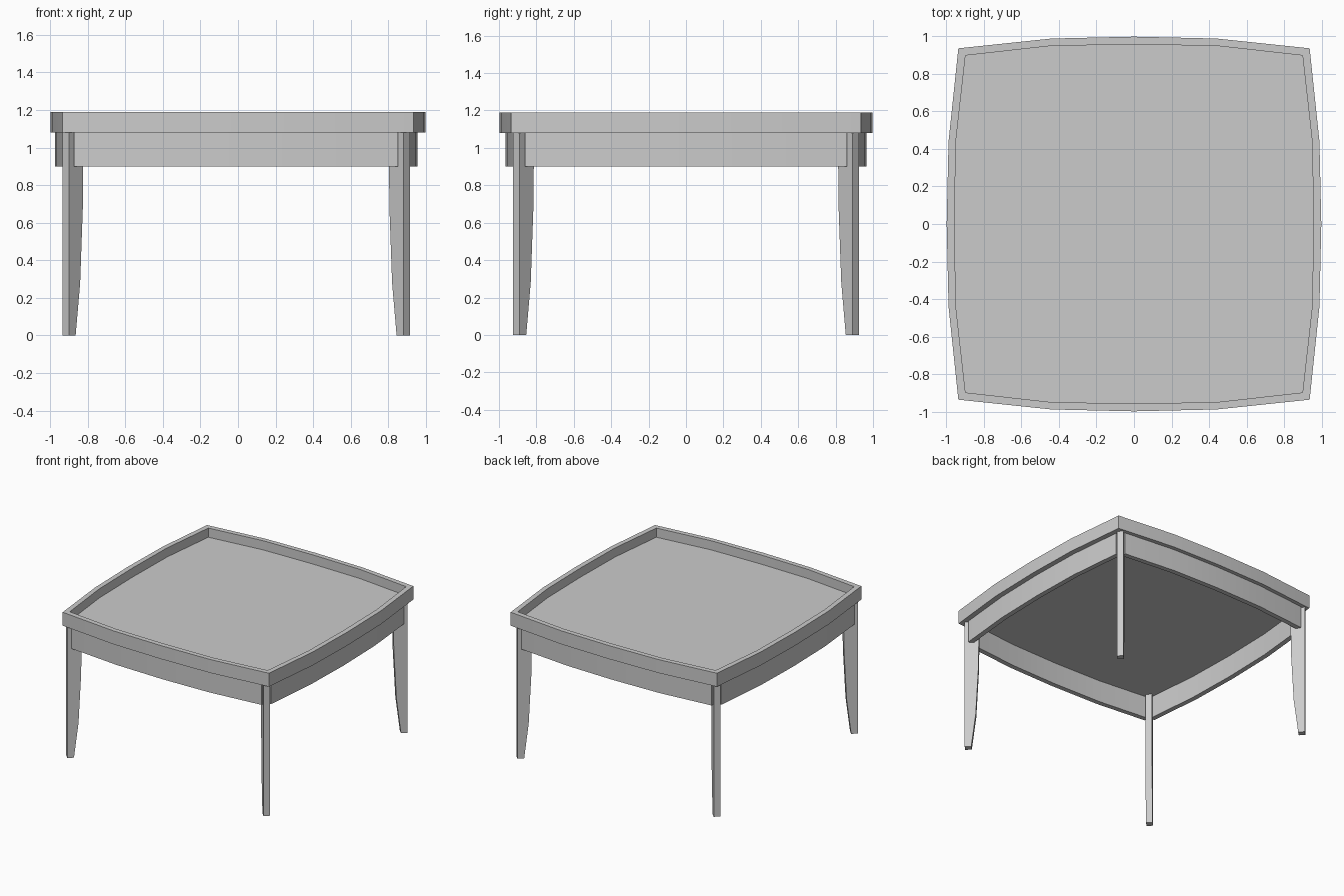
import bpy, bmesh, math
from mathutils import Matrix

if "Cube" in bpy.data.objects:
    bpy.data.objects.remove(bpy.data.objects["Cube"])

grey = bpy.data.materials.new("plain grey")
grey.use_nodes = True
COLOUR = (0.6, 0.6, 0.6, 1)
grey.diffuse_color = COLOUR
grey.node_tree.nodes["Principled BSDF"].inputs["Base Color"].default_value = COLOUR

FRAME_X = -0.01          # legs and aprons sit slightly off centre
TOP, FLOOR, UNDER, APRON = 1.19, 1.115, 1.08, 0.90


def finish(name, bm):
    bmesh.ops.recalc_face_normals(bm, faces=bm.faces)
    mesh = bpy.data.meshes.new(name)
    bm.to_mesh(mesh)
    bm.free()
    mesh.materials.append(grey)
    obj = bpy.data.objects.new(name, mesh)
    bpy.context.collection.objects.link(obj)
    bpy.ops.object.select_all(action="DESELECT")
    obj.select_set(True)
    bpy.context.view_layer.objects.active = obj
    bpy.ops.object.shade_smooth_by_angle(angle=math.radians(20))
    return obj


def bowed_square(corner, shoulder, middle):
    """Outline of four bowed sides, counter-clockwise from front right."""
    side = [(-corner, -corner), (-0.44, -shoulder), (0, -middle), (0.44, -shoulder)]
    points = []
    for turn in range(4):
        c, s = [(1, 0), (0, 1), (-1, 0), (0, -1)][turn]
        points += [(x * c - y * s, x * s + y * c) for x, y in side]
    return points


# Tray top: raised rim, sunken floor and flat underside in one solid
outer = bowed_square(0.935, 0.987, 0.997)
inner = bowed_square(0.897, 0.948, 0.956)
bm = bmesh.new()
rings = [[bm.verts.new((x, y, z)) for x, y in outline]
         for outline, z in [(outer, UNDER), (outer, TOP), (inner, TOP), (inner, FLOOR)]]
for low, high in zip(rings, rings[1:]):
    for i in range(len(low)):
        j = (i + 1) % len(low)
        bm.faces.new((low[i], low[j], high[j], high[i]))
bm.faces.new(rings[0])
bm.faces.new(rings[-1])
finish("tray_top", bm)

# Bowed aprons, one on each side
outside = [(-0.862, -0.912), (-0.42, -0.955), (0, -0.965), (0.42, -0.955), (0.862, -0.912)]
inside = [(x, y + 0.04) for x, y in reversed(outside)]
for turn, side in enumerate(["front", "left", "back", "right"]):
    bm = bmesh.new()
    base = bm.faces.new([bm.verts.new((x, y, APRON)) for x, y in outside + inside])
    extruded = bmesh.ops.extrude_face_region(bm, geom=[base])["geom"]
    bmesh.ops.translate(bm, vec=(0, 0, UNDER - APRON),
                        verts=[v for v in extruded if isinstance(v, bmesh.types.BMVert)])
    bm.transform(Matrix.Translation((FRAME_X, 0, 0)) @ Matrix.Rotation(turn * math.pi / 2, 4, "Z"))
    finish(side + "_apron", bm)

# Plank legs set on the diagonals, tapering toward the foot on the inner edge
OUT, HALF = 1.283, 0.025
taper = [(0, 0.05), (0.28, 0.084), (0.68, 0.104), (0.9, 0.107), (UNDER, 0.107)]
profile = [(OUT, 0), (OUT, UNDER)] + [(OUT - depth, z) for z, depth in reversed(taper)]
for turn, corner in enumerate(["back_left", "back_right", "front_right", "front_left"]):
    bm = bmesh.new()
    plank = bm.faces.new([bm.verts.new((r, -HALF, z)) for r, z in profile])
    extruded = bmesh.ops.extrude_face_region(bm, geom=[plank])["geom"]
    bmesh.ops.translate(bm, vec=(0, 2 * HALF, 0),
                        verts=[v for v in extruded if isinstance(v, bmesh.types.BMVert)])
    bm.transform(Matrix.Translation((FRAME_X, 0, 0))
                 @ Matrix.Rotation(math.pi / 4 + turn * math.pi / 2, 4, "Z"))
    finish(corner + "_leg", bm)
